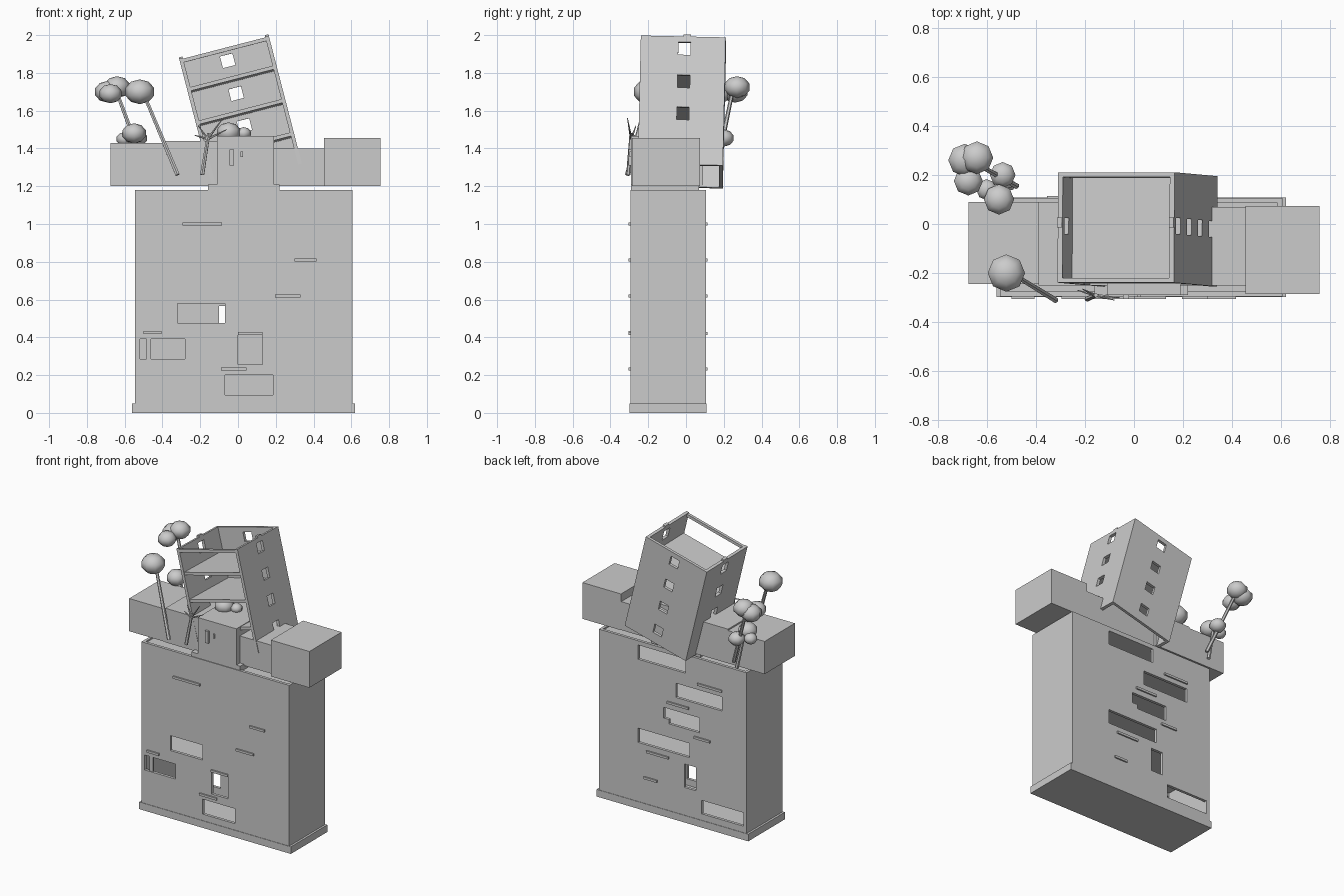
import bpy, bmesh, math
from mathutils import Matrix, Vector

if "Cube" in bpy.data.objects:
    bpy.data.objects.remove(bpy.data.objects["Cube"])

grey = bpy.data.materials.new("plain_grey")
grey.diffuse_color = (0.6, 0.6, 0.6, 1)
grey.use_nodes = True
grey.node_tree.nodes["Principled BSDF"].inputs["Base Color"].default_value = grey.diffuse_color


def finish(name, bm, matrix=None, smooth=False):
    bmesh.ops.recalc_face_normals(bm, faces=bm.faces)
    mesh = bpy.data.meshes.new(name)
    bm.to_mesh(mesh)
    bm.free()
    mesh.materials.append(grey)
    for p in mesh.polygons:
        p.use_smooth = smooth
    ob = bpy.data.objects.new(name, mesh)
    if matrix:
        ob.matrix_world = matrix
    bpy.context.collection.objects.link(ob)
    return ob


def box(name, x0, x1, y0, y1, z0, z1, matrix=None):
    bm = bmesh.new()
    bmesh.ops.create_cube(bm, size=1)
    for v in bm.verts:
        v.co = ((x0 + x1) / 2 + v.co.x * (x1 - x0),
                (y0 + y1) / 2 + v.co.y * (y1 - y0),
                (z0 + z1) / 2 + v.co.z * (z1 - z0))
    return finish(name, bm, matrix)


def panel(name, axis, pos, thick, u0, u1, z0, z1, holes, matrix=None):
    """Upright wall at pos on the given axis, with rectangular holes (u0, u1, z0, z1)."""
    us = sorted({u0, u1, *(h[0] for h in holes), *(h[1] for h in holes)})
    zs = sorted({z0, z1, *(h[2] for h in holes), *(h[3] for h in holes)})
    bm = bmesh.new()
    grid = {}

    def vert(i, j):
        if (i, j) not in grid:
            co = (us[i], pos, zs[j]) if axis == "y" else (pos, us[i], zs[j])
            grid[i, j] = bm.verts.new(co)
        return grid[i, j]

    for i in range(len(us) - 1):
        for j in range(len(zs) - 1):
            u, z = (us[i] + us[i + 1]) / 2, (zs[j] + zs[j + 1]) / 2
            if not any(a < u < b and c < z < d for a, b, c, d in holes):
                bm.faces.new([vert(i, j), vert(i + 1, j), vert(i + 1, j + 1), vert(i, j + 1)])
    res = bmesh.ops.extrude_face_region(bm, geom=bm.faces[:], use_keep_orig=True)
    shift = Vector((0, thick, 0)) if axis == "y" else Vector((thick, 0, 0))
    bmesh.ops.translate(bm, vec=shift,
                        verts=[g for g in res["geom"] if isinstance(g, bmesh.types.BMVert)])
    return finish(name, bm, matrix)


def stick(name, a, b, r0, r1):
    a, b = Vector(a), Vector(b)
    bm = bmesh.new()
    bmesh.ops.create_cone(bm, cap_ends=True, segments=6, radius1=r0, radius2=r1,
                          depth=(b - a).length)
    rot = (b - a).to_track_quat("Z", "Y").to_matrix().to_4x4()
    return finish(name, bm, Matrix.Translation((a + b) / 2) @ rot)


def leaf_ball(name, x, y, z, r):
    bm = bmesh.new()
    bmesh.ops.create_uvsphere(bm, u_segments=8, v_segments=5, radius=r)
    bmesh.ops.scale(bm, vec=(1, 1, 0.82), verts=bm.verts)
    return finish(name, bm, Matrix.Translation((x, y, z)), True)


# Main block: hollow, with openings in the front and back walls
X0, X1, Y0, Y1, T = -0.545, 0.605, -0.295, 0.105, 0.02
box("plinth", -0.56, 0.62, Y0 - 0.003, Y1 + 0.003, 0, 0.05)
panel("front_wall", "y", Y0, T, X0, X1, 0.04, 1.18, [
    (-0.32, -0.07, 0.475, 0.58), (-0.52, -0.28, 0.285, 0.39),
    (0.0, 0.13, 0.255, 0.42), (-0.07, 0.185, 0.095, 0.2)])
panel("back_wall", "y", Y1, -T, X0, X1, 0.04, 1.18, [
    (-0.07, 0.3, 1.05, 1.15), (-0.355, 0.005, 0.86, 0.96),
    (-0.18, 0.06, 0.66, 0.765), (0.06, 0.1, 0.69, 0.765),
    (-0.1, 0.3, 0.465, 0.565), (-0.15, -0.06, 0.245, 0.41),
    (-0.52, -0.195, 0.095, 0.19)])
box("left_wall", X0, X0 + T, Y0 + T, Y1 - T, 0.04, 1.18)
box("right_wall", X1 - T, X1, Y0 + T, Y1 - T, 0.04, 1.18)
for z in (0.425, 0.615, 0.81, 1.0, 1.16):
    box("storey_floor", X0 + T, X1 - T, Y0 + T, Y1 - T, z - 0.01, z + 0.01)
box("window_post", -0.485, -0.46, Y0 + 0.005, Y0 + T, 0.285, 0.39)

# Thin ledges on both faces
for a, b, z in [(-0.295, -0.085, 1.0), (0.3, 0.415, 0.81), (0.195, 0.33, 0.62),
                (-0.5, -0.405, 0.425), (0.0, 0.13, 0.42), (-0.09, 0.045, 0.232)]:
    box("front_ledge", a, b, Y0 - 0.01, Y0 + 0.005, z - 0.008, z + 0.008)
for a, b, z in [(-0.355, -0.165, 1.0), (-0.095, 0.07, 0.81), (-0.265, -0.14, 0.62),
                (0.06, 0.23, 0.42), (0.15, 0.25, 0.232)]:
    box("back_ledge", a, b, Y1 - 0.005, Y1 + 0.01, z - 0.008, z + 0.008)

# Row of boxes on the roof
box("centre_base", -0.16, 0.22, -0.29, 0.07, 1.165, 1.21)
box("far_left_box", -0.675, -0.39, -0.245, 0.09, 1.2, 1.43)
box("left_box", -0.39, -0.11, -0.25, 0.09, 1.2, 1.44)
box("centre_box", -0.11, 0.19, -0.29, 0.07, 1.2, 1.465)
box("right_box", 0.19, 0.455, -0.25, 0.07, 1.2, 1.4)
box("far_right_box", 0.455, 0.755, -0.285, 0.073, 1.2, 1.455)
box("tall_frame", -0.045, -0.02, -0.305, -0.285, 1.31, 1.395)
box("small_frame", 0.014, 0.026, -0.298, -0.285, 1.355, 1.385)

# Leaning tower: open front, top and bottom
W, D0, D1, H, t = 0.49, -0.255, 0.195, 0.7, 0.02
lean = (Matrix.Translation((-0.135, 0, 1.192)) @ Matrix.Rotation(math.radians(-14.5), 4, "Y")
        @ Matrix.Rotation(math.radians(-1.3), 4, "X"))
levels = (0.1, 0.28, 0.455, 0.635)
side_holes = [(-0.055, 0.01, z - 0.035, z + 0.035) for z in levels]
back_holes = [(0.212, 0.28, z - 0.032, z + 0.032) for z in levels]
panel("tower_left_wall", "x", 0, t, D0, D1, 0, H, side_holes, lean)
panel("tower_right_wall", "x", W, -t, D0, D1, 0, H, side_holes, lean)
panel("tower_back_wall", "y", D1, -t, t, W - t, 0, H, back_holes, lean)
for z in (0.165, 0.347, 0.53):
    box("tower_floor", t, W - t, D0 + 0.005, D1 - t, z - 0.01, z + 0.01, lean)
box("tower_top_beam", t, W - t, D0, D0 + t, H - 0.025, H - 0.005, lean)
for x in (0, W - t):
    box("tower_top_stub", x, x + t, -0.03, 0.01, H, H + 0.012, lean)

# Leafy trees
for a, b in [((-0.32, -0.31, 1.26), (-0.5, -0.2, 1.69)),
             ((-0.48, 0.155, 1.26), (-0.65, 0.25, 1.72)),
             ((-0.5, 0.15, 1.22), (-0.55, 0.14, 1.46))]:
    stick("tree_trunk", a, b, 0.013, 0.01)
for ball in [(-0.52, -0.2, 1.7, 0.08), (-0.69, 0.26, 1.7, 0.07), (-0.64, 0.27, 1.725, 0.07),
             (-0.675, 0.175, 1.69, 0.062), (-0.55, 0.1, 1.48, 0.065),
             (-0.535, 0.2, 1.455, 0.055), (-0.6, 0.14, 1.45, 0.045),
             (-0.05, -0.08, 1.485, 0.065), (0.03, -0.06, 1.48, 0.04)]:
    leaf_ball("foliage", *ball)

# Bare tree at the front
stick("bare_trunk", (-0.19, -0.305, 1.26), (-0.155, -0.29, 1.48), 0.012, 0.009)
for tip in [(-0.21, -0.265, 1.52), (-0.08, -0.31, 1.56), (-0.06, -0.3, 1.5), (-0.23, -0.27, 1.47)]:
    stick("bare_branch", (-0.16, -0.29, 1.45), tip, 0.007, 0.002)
